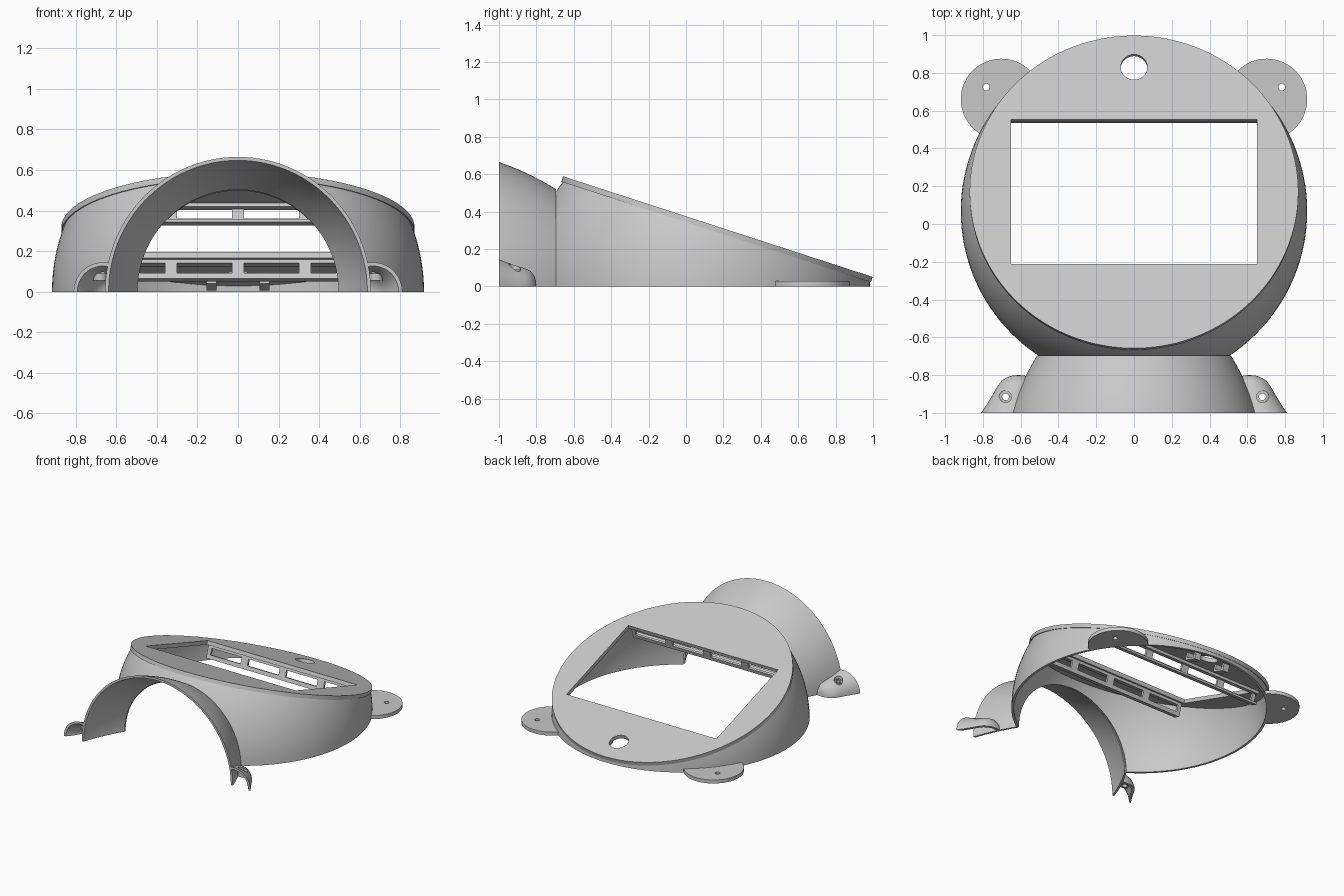
import bpy, bmesh
from math import pi, sin, cos, radians, sqrt
from mathutils import Matrix, Vector

cube = bpy.data.objects.get("Cube")
if cube:
    bpy.data.objects.remove(cube, do_unlink=True)

grey = bpy.data.materials.new("light_grey")
grey.use_nodes = True
COLOR = (0.58, 0.58, 0.58, 1)
grey.diffuse_color = COLOR
grey.node_tree.nodes["Principled BSDF"].inputs["Base Color"].default_value = COLOR

TILT = Matrix.Translation((0, 0.17, 0.32)) @ Matrix.Rotation(radians(-18), 4, 'X')
DOME_C = Vector((0, 0.068, 0))
DOME_R = 0.917
NECK_Y = -0.695


def finish(name, bm, matrix=None):
    if matrix:
        bm.transform(matrix)
    mesh = bpy.data.meshes.new(name)
    bm.to_mesh(mesh)
    bm.free()
    mesh.materials.append(grey)
    ob = bpy.data.objects.new(name, mesh)
    bpy.context.collection.objects.link(ob)
    return ob


def activate(ob):
    bpy.ops.object.select_all(action='DESELECT')
    ob.select_set(True)
    bpy.context.view_layer.objects.active = ob


def smooth(ob):
    activate(ob)
    bpy.ops.object.shade_smooth_by_angle(angle=radians(30))


def cut(ob, cutter):
    mod = ob.modifiers.new("cut", 'BOOLEAN')
    mod.operation, mod.solver, mod.object = 'DIFFERENCE', 'EXACT', cutter
    activate(ob)
    bpy.ops.object.modifier_apply(modifier=mod.name)
    bpy.data.objects.remove(cutter, do_unlink=True)


def add_box(bm, x, y, z):
    size = [b - a for a, b in (x, y, z)]
    mid = [(a + b) / 2 for a, b in (x, y, z)]
    bmesh.ops.create_cube(bm, size=1, matrix=Matrix.Translation(mid) @ Matrix.Diagonal((*size, 1)))


def box(name, x, y, z, matrix=None):
    bm = bmesh.new()
    add_box(bm, x, y, z)
    return finish(name, bm, matrix)


def cylinder(name, x, y, z0, z1, r, matrix=None, segs=64):
    bm = bmesh.new()
    bmesh.ops.create_cone(bm, cap_ends=True, segments=segs, radius1=r, radius2=r, depth=z1 - z0,
                          matrix=Matrix.Translation((x, y, (z0 + z1) / 2)))
    return finish(name, bm, matrix)


def revolve(name, profile, axis_x=lambda y: 0, z_scale=1.0, full=False, segs=80):
    """Turn a closed (radius, y) profile about a line running along y."""
    bm = bmesh.new()
    count = segs if full else segs + 1
    rings = []
    for i in range(count):
        a = (2 if full else 1) * pi * i / segs
        rings.append([bm.verts.new((axis_x(y) + r * cos(a), y, r * sin(a) * z_scale)) for r, y in profile])
    n = len(profile)
    for i in range(segs):
        a, b = rings[i], rings[(i + 1) % count]
        for j in range(n):
            k = (j + 1) % n
            bm.faces.new((a[j], a[k], b[k], b[j]))
    if not full:
        bm.faces.new(rings[0])
        bm.faces.new(rings[-1])
    bmesh.ops.remove_doubles(bm, verts=bm.verts, dist=1e-5)
    bmesh.ops.recalc_face_normals(bm, faces=bm.faces)
    return finish(name, bm)


def sphere(bm, r):
    bmesh.ops.create_uvsphere(bm, u_segments=128, v_segments=64, radius=r,
                              matrix=Matrix.Translation(DOME_C))


# Dome wall: a sphere trimmed by the floor, the sloping plate and the neck opening
bm = bmesh.new()
sphere(bm, DOME_R)
up = TILT.to_3x3() @ Vector((0, 0, 1))
for co, no in ((Vector((0, 0, 0)), Vector((0, 0, -1))),
               (TILT @ Vector((0, 0, -0.025)), up),
               (Vector((0, NECK_Y, 0)), Vector((0, -1, 0)))):
    bmesh.ops.bisect_plane(bm, geom=bm.verts[:] + bm.edges[:] + bm.faces[:], dist=1e-5,
                           plane_co=co, plane_no=no, clear_outer=True)
dome = finish("dome_wall", bm)
shell = dome.modifiers.new("thickness", 'SOLIDIFY')
shell.thickness, shell.offset = 0.018, -1
activate(dome)
bpy.ops.object.modifier_apply(modifier=shell.name)
smooth(dome)

# Sloping face plate with the screen opening and the round hole
plate = cylinder("face_plate", 0, 0, -0.03, 0, 0.87, TILT, 160)
cut(plate, box("screen_cutter", (-0.65, 0.65), (-0.402, 0.402), (-0.1, 0.1), TILT))
cut(plate, cylinder("hole_cutter", 0, 0.695, -0.1, 0.1, 0.07, TILT))
smooth(plate)

# Slotted rails under the long edges of the opening
for label, s in (("front", -1), ("back", 1)):
    bm = bmesh.new()

    def bar(x, v0, v1, w):
        add_box(bm, x, sorted((s * v0, s * v1)), w)

    full = (-0.65, 0.65)
    bar(full, 0.425, 0.442, (-0.05, -0.03))
    bar(full, 0.425, 0.442, (-0.13, -0.1))
    bar(full, 0.442, 0.475, (-0.13, -0.115))
    bar(full, 0.442, 0.475, (-0.05, -0.03))
    for x0, x1 in ((-0.65, -0.62), (-0.36, -0.3), (-0.03, 0.03), (0.3, 0.36), (0.62, 0.65)):
        bar((x0, x1), 0.425, 0.442, (-0.1, -0.05))
    finish(label + "_rail", bm, TILT)

# Flared neck, half a turn, slightly taller than wide
STEPS = 12


def neck_r(y):
    t = y + 1
    return 0.655 - 0.33 * t - 0.45 * t * t


ys = [-1 + (NECK_Y + 1) * i / STEPS for i in range(STEPS + 1)]
outer = [(neck_r(y), y) for y in ys]
inner = [(r - 0.017, y) for r, y in reversed(outer)]
smooth(revolve("neck", outer + inner, z_scale=1.015, segs=96))

# Hollow front lugs hugging the neck
lug = [(0.145, -1), (0.125, -0.95), (0.108, -0.9), (0.097, -0.86), (0.082, -0.83), (0.055, -0.81),
       (0.03, -0.802), (0, -0.8)]
lug_inner = [(max(r - 0.018, 0), y - 0.018 * (y > -0.99)) for r, y in reversed(lug)]
for label, s in (("right", -1), ("left", 1)):
    ob = revolve(label + "_front_lug", lug + lug_inner, lambda y: s * (0.665 - 0.27 * (y + 1)), segs=48)
    ends = [-1.05] + ys[1:]
    cut(ob, revolve("neck_cutter", [(0, -1.05)] + [(neck_r(y) - 0.004, y) for y in ends] + [(0, NECK_Y)],
                    z_scale=1.015, full=True, segs=96))
    cut(ob, cylinder("screw_cutter", s * 0.68, -0.915, 0.02, 0.3, 0.031, segs=32))
    smooth(ob)
    # Screw seat inside the lug
    seat = cylinder(label + "_screw_seat", s * 0.68, -0.915, 0.055, 0.09, 0.034, segs=32)
    cut(seat, cylinder("seat_cutter", s * 0.68, -0.915, 0, 0.2, 0.018, segs=32))
    smooth(seat)

    # Flat mounting ear at the back, trimmed by the inside of the dome
    ear = cylinder(label + "_back_ear", s * 0.702, 0.66, 0, 0.028, 0.215, segs=96)
    bm = bmesh.new()
    sphere(bm, DOME_R - 0.01)
    cut(ear, finish("dome_cutter", bm))
    cut(ear, cylinder("ear_cutter", s * 0.782, 0.725, -0.1, 0.1, 0.018, segs=32))
    smooth(ear)

    # Small clip beside the round hole
    bm = bmesh.new()
    x = sorted((s * 0.105, s * 0.155))
    for v in (0.64, 0.73):
        add_box(bm, x, (v, v + 0.02), (-0.075, -0.025))
    add_box(bm, x, (0.64, 0.75), (-0.085, -0.07))
    finish(label + "_clip", bm, TILT)
